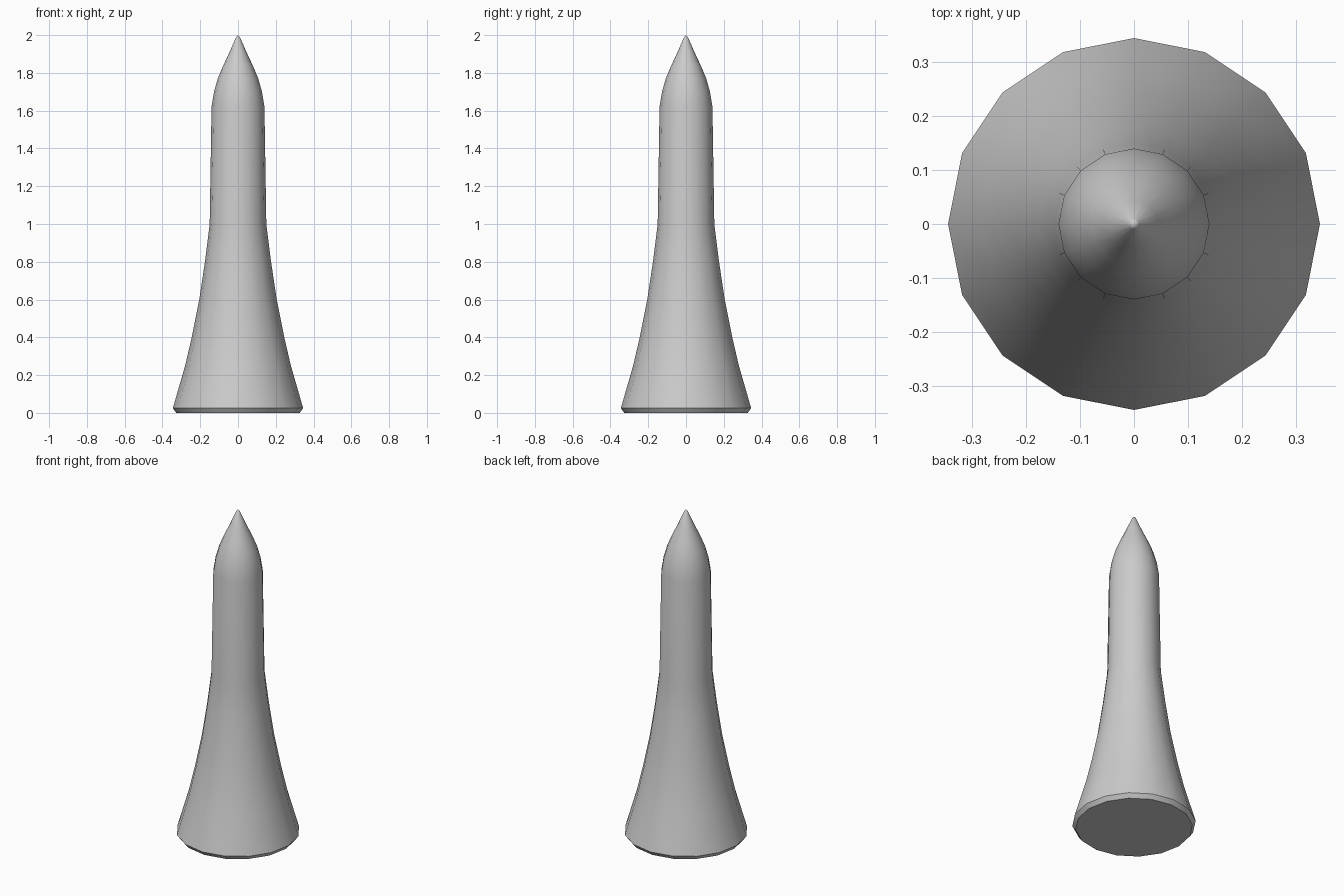
import bpy, bmesh, math

if "Cube" in bpy.data.objects:
    bpy.data.objects.remove(bpy.data.objects["Cube"])

SIDES = 16

# Profile (radius, height) from the base rim up to the blunt tip
PROFILE = [
    (0.327, 0.0), (0.345, 0.025), (0.28, 0.25), (0.245, 0.40), (0.205, 0.60),
    (0.175, 0.80), (0.15, 1.0), (0.14, 1.62), (0.127, 1.70),
    (0.107, 1.77), (0.08, 1.835), (0.045, 1.91), (0.01, 1.99),
]


def lathe(name, profile, tip_z):
    bm = bmesh.new()
    rings = []
    for r, z in profile:
        rings.append([bm.verts.new((r * math.cos(2 * math.pi * i / SIDES),
                                    r * math.sin(2 * math.pi * i / SIDES), z))
                      for i in range(SIDES)])
    for low, high in zip(rings, rings[1:]):
        for i in range(SIDES):
            j = (i + 1) % SIDES
            bm.faces.new((low[i], low[j], high[j], high[i]))
    # Flat underside and closed tip
    bm.faces.new(rings[0][::-1])
    tip = bm.verts.new((0, 0, tip_z))
    for i in range(SIDES):
        bm.faces.new((rings[-1][i], rings[-1][(i + 1) % SIDES], tip))
    mesh = bpy.data.meshes.new(name)
    bm.to_mesh(mesh)
    bm.free()
    obj = bpy.data.objects.new(name, mesh)
    bpy.context.collection.objects.link(obj)
    return obj


# Flared spike with a pointed top
spike = lathe("spike", PROFILE, 2.0)
bpy.context.view_layer.objects.active = spike
spike.select_set(True)
bpy.ops.object.shade_smooth_by_angle(angle=math.radians(35))
